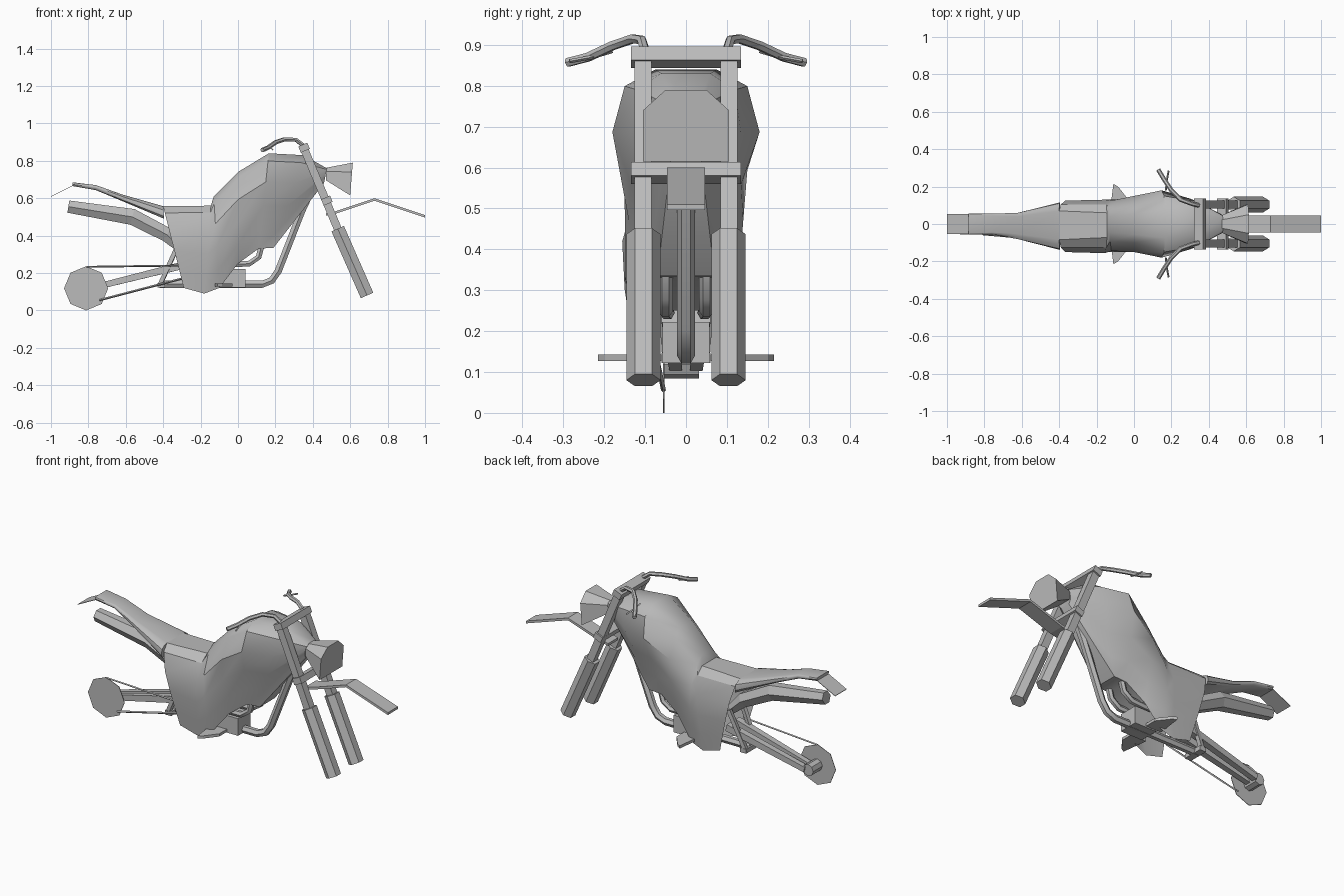
import bpy, bmesh, math
from mathutils import Vector

old = bpy.data.objects.get("Cube")
if old:
    bpy.data.objects.remove(old, do_unlink=True)

GREY = (0.5, 0.5, 0.5, 1)
mat = bpy.data.materials.new("plain grey")
mat.use_nodes = True
mat.diffuse_color = GREY
shader = next(n for n in mat.node_tree.nodes if n.type == 'BSDF_PRINCIPLED')
shader.inputs["Base Color"].default_value = GREY


def loft(name, rings, smooth=None, open_spans=0):
    """Skin a row of closed rings; the first open_spans stay open below and at the start."""
    bm = bmesh.new()
    rows = [[bm.verts.new(p) for p in ring] for ring in rings]
    count = len(rows[0])
    for span, (a, b) in enumerate(zip(rows, rows[1:])):
        for i in range(count):
            if span < open_spans and i == count // 2 - 1:
                continue
            j = (i + 1) % count
            bm.faces.new((a[i], a[j], b[j], b[i]))
    if not open_spans:
        bm.faces.new(rows[0][::-1])
    bm.faces.new(rows[-1])
    bmesh.ops.recalc_face_normals(bm, faces=bm.faces)
    mesh = bpy.data.meshes.new(name)
    bm.to_mesh(mesh)
    bm.free()
    mesh.materials.append(mat)
    if smooth:
        mesh.shade_smooth()
        mesh.set_sharp_from_angle(angle=math.radians(smooth))
    obj = bpy.data.objects.new(name, mesh)
    bpy.context.collection.objects.link(obj)


def tube(name, path, radii, sides=6, turn=0.0, smooth=None):
    """Sweep a regular polygon along a path, one radius per point."""
    pts = [Vector(p) for p in path]
    if not isinstance(radii, (list, tuple)):
        radii = [radii] * len(pts)
    rings = []
    for i, (p, r) in enumerate(zip(pts, radii)):
        tangent = (pts[min(i + 1, len(pts) - 1)] - pts[max(i - 1, 0)]).normalized()
        side = tangent.cross(Vector((0, 0, 1))).normalized()
        up = side.cross(tangent)
        angles = [turn + math.tau * k / sides for k in range(sides)]
        rings.append([p + r * (math.cos(a) * side + math.sin(a) * up) for a in angles])
    loft(name, rings, smooth)


def strip(name, profile, half_width, thickness):
    """Bent plate following an x-z profile, spanning y."""
    rings = [[(x, -half_width, z), (x, half_width, z),
              (x, half_width, z - thickness), (x, -half_width, z - thickness)]
             for x, z in profile]
    loft(name, rings)


def box(name, center, size, tilt=0.0):
    """Box leaning back by tilt."""
    cx, cy, cz = center
    sx, sy, sz = (s / 2 for s in size)
    c, s = math.cos(tilt), math.sin(tilt)
    rings = [[(cx + a * sx * c - b * sz * s, cy + e * sy, cz + a * sx * s + b * sz * c)
              for a, b in ((-1, -1), (1, -1), (1, 1), (-1, 1))] for e in (-1, 1)]
    loft(name, rings)


# Body sections: top x/z, bottom x/z, right side factor, half widths downwards
LEVELS = (0, .08, .3, .55, .8, 1)
TAIL = [
    ((-.885, .685), (-.885, .665), 1, (.05, .055, .055, .055, .05, .05)),
    ((-.76, .67), (-.76, .643), 1, (.045, .05, .055, .055, .05, .04)),
    ((-.62, .62), (-.62, .585), 1.35, (.04, .05, .06, .06, .06, .05)),
    ((-.4, .557), (-.395, .49), 1.2, (.07, .09, .11, .115, .115, .11)),
]
SHELL = [
    ((-.4, .557), (-.29, .12), 1.2, (.07, .105, .125, .12, .11, .1)),
    ((-.145, .56), (-.18, .09), 1.2, (.06, .105, .13, .125, .11, .1)),
    ((-.13, .61), (-.1, .12), 1.15, (.04, .08, .125, .13, .115, .095)),
    ((0, .74), (0, .25), 1, (.055, .1, .15, .14, .11, .08)),
    ((.165, .84), (.11, .33), 1, (.075, .15, .18, .135, .1, .07)),
    ((.35, .83), (.19, .335), 1, (.06, .12, .135, .1, .08, .07)),
    ((.475, .76), (.46, .68), 1, (.03, .045, .05, .05, .045, .03)),
]


def sections(stations):
    rings = []
    for (xt, zt), (xb, zb), skew, widths in stations:
        side = [(xt + (xb - xt) * t, w, zt + (zb - zt) * t) for t, w in zip(LEVELS, widths)]
        rings.append(side + [(x, -y * skew, z) for x, y, z in reversed(side)])
    return rings


loft("tail", sections(TAIL), smooth=35)
# Seat, side panels and tank; hollow between the rear side panels
loft("body_shell", sections(SHELL), smooth=35, open_spans=3)

# Tail flap and front fender
strip("tail_flap", [(-.885, .668), (-1, .61)], .053, .003)
strip("front_fender", [(.47, .52), (.52, .53), (.73, .6), (1, .51)], .046, .014)

# Headlight bucket, flaring forward
LAMP = ((-.105, -.09), (.105, -.09), (.105, .035), (.05, .085), (-.05, .085), (-.105, .035))
loft("headlight", [[(x + lean * v, y * s, z + v * k) for y, v in LAMP]
                   for x, z, s, k, lean in ((.47, .73, .45, .38, 0), (.607, .705, 1, 1, .08))])

# Fork clamps
box("upper_fork_clamp", (.353, 0, .87), (.052, .27, .036), .4)
box("lower_fork_clamp", (.475, 0, .587), (.052, .27, .036), .4)

# Paired parts
for label, s in (("left", 1), ("right", -1)):
    tube(label + "_fork_tube", [(.347, s * .105, .88), (.54, s * .105, .42)],
         .03, 4, math.pi / 4)
    tube(label + "_fork_leg", [(.533, s * .104, .437), (.69, s * .104, .08)], .042, 6)
    tube(label + "_handlebar",
         [(.345, s * .1, .885), (.31, s * .108, .912), (.25, s * .13, .915),
          (.2, s * .18, .898), (.16, s * .24, .87), (.13, s * .29, .857)],
         .012, 6, smooth=40)
    tube(label + "_lever", [(.17, s * .18, .885), (.175, s * .23, .87), (.185, s * .285, .86)],
         .005, 4)
    # Exhaust header loops under the tank
    tube(label + "_exhaust_header",
         [(.13, s * .05, .36), (.11, s * .05, .285), (.06, s * .05, .25), (-.1, s * .045, .245)],
         .018, 6, smooth=40)
    # Pointed footrest
    outline = [(-.13, .06), (-.11, .215), (-.085, .2), (-.03, .13), (-.03, .06)]
    loft(label + "_footrest", [[(x, s * y, z) for x, y in outline] for z in (.127, .143)])
    # Swing arm and rear cradle strut
    tube(label + "_swing_arm", [(-.3, s * .04, .24), (-.79, s * .025, .118)], [.028, .022], 4,
         math.pi / 4)
    tube(label + "_cradle_strut", [(-.42, s * .045, .13), (-.32, s * .06, .35)], .016, 4,
         math.pi / 4)

# Single down tube that turns under the engine
tube("down_tube",
     [(.41, 0, .68), (.34, 0, .53), (.215, 0, .21), (.18, 0, .16), (.13, 0, .14), (-.42, 0, .14)],
     .022, 6, smooth=40)
box("engine_block", (-.03, 0, .172), (.14, .115, .1))
box("cradle_cross_bar", (-.41, 0, .135), (.04, .12, .025))

# Muffler below the tail
tube("muffler", [(-.907, 0, .555), (-.565, 0, .5), (-.38, 0, .405), (-.3, 0, .33)],
     [.038, .05, .045, .03], 6)


# Rear hub discs and chain runs
def disc(name, x, z, radius, y, depth):
    angles = [math.tau * k / 8 for k in range(8)]
    loft(name, [[(x + radius * math.cos(a), e, z + radius * math.sin(a)) for a in angles]
                for e in (y, y + depth)])


disc("rear_disc", -.812, .118, .118, -.056, .003)
disc("rear_hub", -.81, .118, .034, -.053, .085)
tube("upper_chain_run", [(-.81, -.055, .233), (-.3, -.1, .24)], .005, 4)
tube("lower_chain_run", [(-.74, -.055, .055), (-.28, -.08, .175)], .006, 4)
